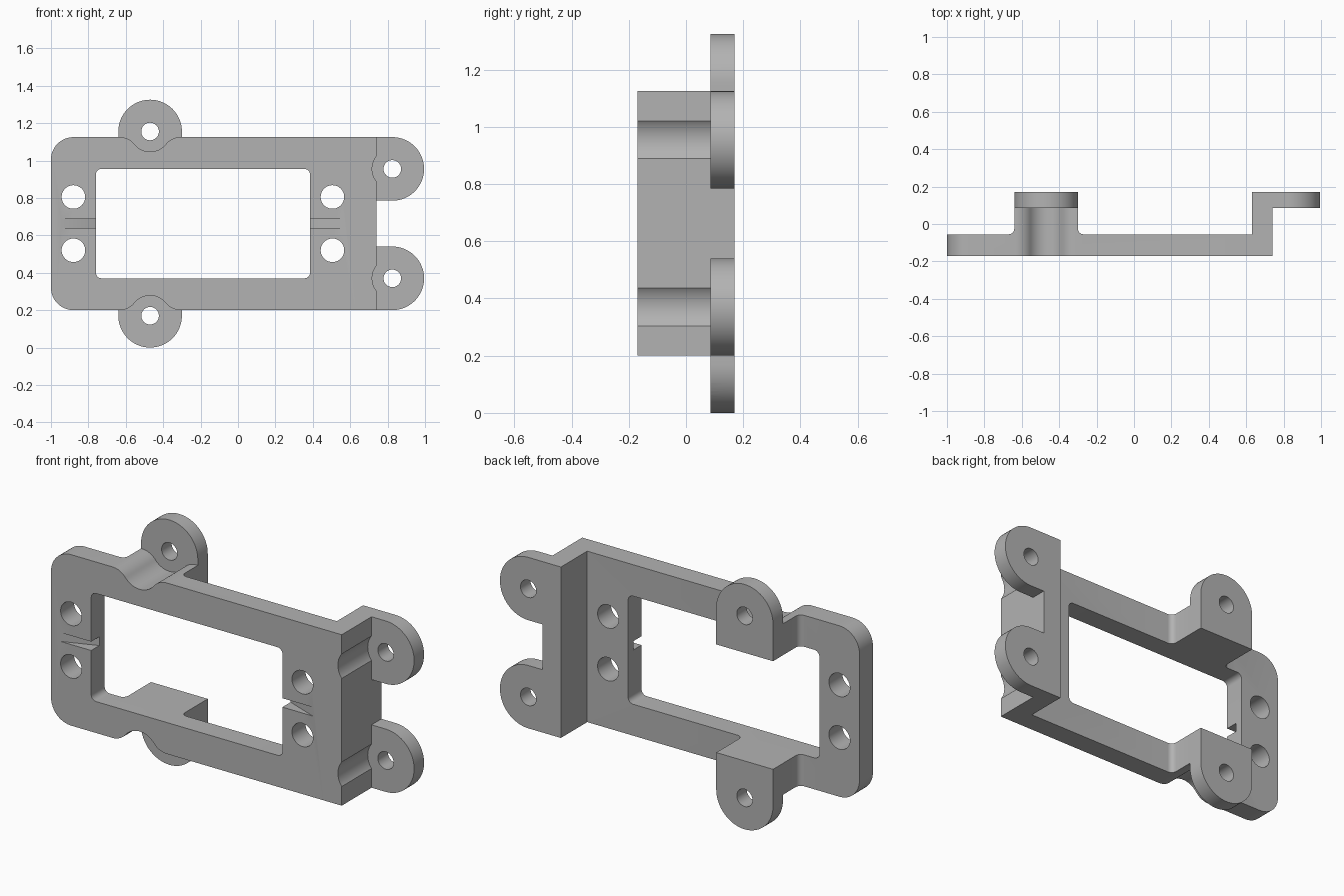
import bpy
import bmesh
from math import sin, cos, pi, sqrt, radians, atan2

cube = bpy.data.objects.get("Cube")
if cube:
    bpy.data.objects.remove(cube, do_unlink=True)

grey = bpy.data.materials.new("plain grey")
grey.use_nodes = True
colour = (0.45, 0.45, 0.45, 1)
grey.diffuse_color = colour
grey.node_tree.nodes["Principled BSDF"].inputs["Base Color"].default_value = colour

MID = 0.6625                 # height of the symmetry plane
FRONT, BACK = -0.17, 0.17
PLATE_BACK, EAR_FRONT = -0.055, 0.085
TAB_X, TAB_Z = -0.47, 1.155
EAR_X, EAR_Z = 0.825, 0.955
EAR_R, SCREW_R, CLEAR_R = 0.17, 0.047, 0.108


def arc(cx, cy, r, a0, a1, n=12):
    return [(cx + r * cos(a0 + (a1 - a0) * i / n), cy + r * sin(a0 + (a1 - a0) * i / n))
            for i in range(n + 1)]


def circle(cx, cy, r, n=40):
    return arc(cx, cy, r, 0, 2 * pi, n)[:-1]


def rect(x0, y0, x1, y1):
    return [(x0, y0), (x1, y0), (x1, y1), (x0, y1)]


def prism(name, pts, lo, hi, axis="y"):
    """Extrude a flat outline along one axis."""
    place = {"x": lambda p, d: (d, *p), "y": lambda p, d: (p[0], d, p[1]),
             "z": lambda p, d: (*p, d)}[axis]
    bm = bmesh.new()
    a = [bm.verts.new(place(p, lo)) for p in pts]
    b = [bm.verts.new(place(p, hi)) for p in pts]
    bm.faces.new(a)
    bm.faces.new(b[::-1])
    for i in range(len(pts)):
        j = (i + 1) % len(pts)
        bm.faces.new((a[i], b[i], b[j], a[j]))
    bmesh.ops.recalc_face_normals(bm, faces=bm.faces)
    mesh = bpy.data.meshes.new(name)
    bm.to_mesh(mesh)
    bm.free()
    mesh.materials.append(grey)
    ob = bpy.data.objects.new(name, mesh)
    bpy.context.collection.objects.link(ob)
    return ob


def combine(tool, operation):
    """Apply a boolean to the bracket and discard the tool."""
    tool.hide_render = True
    mod = bracket.modifiers.new("bool", "BOOLEAN")
    mod.operation, mod.solver, mod.object = operation, "EXACT", tool
    bpy.context.view_layer.objects.active = bracket
    bpy.ops.object.modifier_apply(modifier=mod.name)
    bpy.data.objects.remove(tool, do_unlink=True)


def flip(pts, side):
    """Mirror an outline's heights about the middle for the lower side."""
    return [(x, MID + side * (z - MID)) for x, z in pts]


# front plate with two rounded corners
z0, z1, r = 0.20, 1.125, 0.12
bracket = prism("mounting_bracket",
                [(0.74, z0), (0.74, z1)] + arc(-1 + r, z1 - r, r, pi / 2, pi)
                + arc(-1 + r, z0 + r, r, pi, 1.5 * pi), FRONT, PLATE_BACK)

# side wall reaching back to the ears
combine(prism("side_wall", rect(0.63, FRONT, 0.74, BACK), z0, z1, "z"), "UNION")

for side in (1, -1):
    # web joining plate to tab, filleted where it meets the plate
    f = 0.03
    xl, xr = TAB_X - EAR_R, TAB_X + EAR_R
    web = (arc(xl - f, PLATE_BACK + f, f, -pi / 2, 0, 6) + [(xl, BACK - 0.03), (xr, BACK - 0.03)]
           + arc(xr + f, PLATE_BACK + f, f, pi, 1.5 * pi, 6)
           + [(xr + f, PLATE_BACK - 0.04), (xl - f, PLATE_BACK - 0.04)])
    ends = sorted(MID + side * (z - MID) for z in (0.93, z1))
    combine(prism("web", web, *ends, "z"), "UNION")
    # round-ended tab above or below the plate
    tab = arc(TAB_X, TAB_Z, EAR_R, 0, pi, 32) + [(xl, 0.93), (xr, 0.93)]
    combine(prism("tab", flip(tab, side), EAR_FRONT, BACK), "UNION")
    # round-ended ear on the side wall
    ear = arc(EAR_X, EAR_Z, EAR_R, -pi / 2, pi / 2, 32) + [(0.63, z1), (0.63, EAR_Z - EAR_R)]
    combine(prism("ear", flip(ear, side), EAR_FRONT, BACK), "UNION")

# main window
wx0, wx1, wz0, wz1, r = -0.76, 0.385, 0.37, 0.955, 0.03
combine(prism("window", arc(wx1 - r, wz1 - r, r, 0, pi / 2, 6)
              + arc(wx0 + r, wz1 - r, r, pi / 2, pi, 6)
              + arc(wx0 + r, wz0 + r, r, pi, 1.5 * pi, 6)
              + arc(wx1 - r, wz0 + r, r, 1.5 * pi, 2 * pi, 6), -0.3, 0.3), "DIFFERENCE")

# screw clearance groove: concave bottom blending into rounded shoulders
rf = 0.1
dz = TAB_Z - z1 + rf
dx = sqrt((CLEAR_R + rf) ** 2 - dz ** 2)
t = atan2(dz, dx)
groove = (arc(TAB_X - dx, z1 - rf, rf, pi / 2, t, 10)
          + arc(TAB_X, TAB_Z, CLEAR_R, pi + t, 2 * pi - t, 20)[1:-1]
          + arc(TAB_X + dx, z1 - rf, rf, pi - t, pi / 2, 10)
          + [(TAB_X + dx, 1.4), (TAB_X - dx, 1.4)])

for side in (1, -1):
    combine(prism("groove", flip(groove, side), -0.3, EAR_FRONT), "DIFFERENCE")
    combine(prism("ear_clearance", flip(circle(EAR_X, EAR_Z, CLEAR_R), side),
                  -0.3, EAR_FRONT), "DIFFERENCE")
    # screw holes in tabs and ears
    for x, z in ((TAB_X, TAB_Z), (EAR_X, EAR_Z)):
        combine(prism("screw_hole", flip(circle(x, z, SCREW_R), side), 0, 0.3), "DIFFERENCE")
    # larger holes beside the window
    for x in (-0.88, 0.505):
        combine(prism("mount_hole", flip(circle(x, 0.805, 0.063), side), -0.3, 0), "DIFFERENCE")

# tapered slots running into the window
for edge, tip in ((wx0, -0.945), (wx1, 0.567)):
    s = 1 if edge > tip else -1
    depth = 0.07
    run = abs(edge - tip)
    over = 0.02
    slope = depth / run
    wedge = [(tip, FRONT), (edge + s * over, FRONT + slope * (run + over)),
             (edge + s * over, FRONT - 0.05), (tip, FRONT - 0.05)]
    combine(prism("slot", wedge, MID - 0.024, MID + 0.024, "z"), "DIFFERENCE")

# tidy and shade
bm = bmesh.new()
bm.from_mesh(bracket.data)
bmesh.ops.remove_doubles(bm, verts=bm.verts, dist=0.0002)
bm.to_mesh(bracket.data)
bm.free()
bpy.ops.object.select_all(action="DESELECT")
bracket.select_set(True)
bpy.context.view_layer.objects.active = bracket
bpy.ops.object.shade_smooth_by_angle(angle=radians(30))
